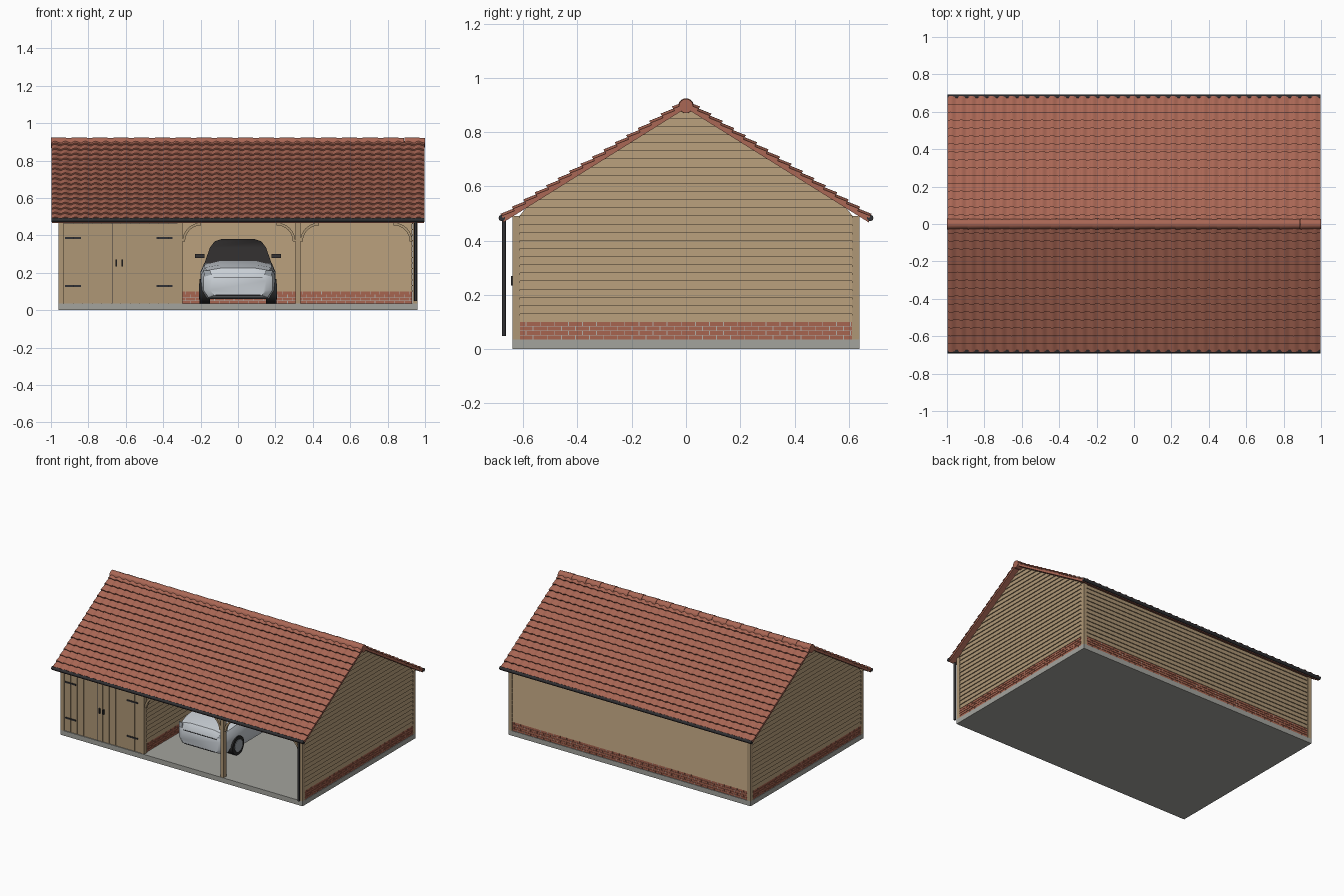
import bpy, bmesh, math
from mathutils import Vector

if "Cube" in bpy.data.objects:
    bpy.data.objects.remove(bpy.data.objects["Cube"])


def material(name, r, g, b):
    m = bpy.data.materials.new(name)
    m.use_nodes = True
    m.diffuse_color = (r, g, b, 1)
    m.node_tree.nodes["Principled BSDF"].inputs["Base Color"].default_value = (r, g, b, 1)
    return m


TIMBER = material("timber", .43, .31, .18)
CONCRETE = material("concrete", .37, .37, .34)
BRICK = material("red brick", .39, .13, .08)
TILE = material("clay tile", .40, .135, .09)
MORTAR = material("mortar", .45, .43, .39)
METAL = material("dark metal", .03, .03, .033)
PAINT = material("silver paint", .58, .62, .66)
GLASS = material("dark glass", .035, .032, .032)
RUBBER = material("tyre rubber", .02, .02, .02)
LAMP = material("lamp grey", .33, .36, .39)


def finish(name, bm, mat, smooth=False, fix=True):
    if fix:
        bmesh.ops.recalc_face_normals(bm, faces=bm.faces[:])
    me = bpy.data.meshes.new(name)
    bm.to_mesh(me)
    bm.free()
    me.materials.append(mat)
    ob = bpy.data.objects.new(name, me)
    bpy.context.collection.objects.link(ob)
    if smooth:
        bpy.ops.object.select_all(action='DESELECT')
        ob.select_set(True)
        bpy.context.view_layer.objects.active = ob
        bpy.ops.object.shade_smooth_by_angle(angle=math.radians(40))
    return ob


def loft(bm, rings):
    """Skin a list of equal-length point rings and cap both ends."""
    vs = [[bm.verts.new(p) for p in ring] for ring in rings]
    n = len(vs[0])
    for a, b in zip(vs, vs[1:]):
        for i in range(n):
            bm.faces.new((a[i], a[(i + 1) % n], b[(i + 1) % n], b[i]))
    bm.faces.new(vs[0][::-1])
    bm.faces.new(vs[-1])


def box(bm, x0, x1, y0, y1, z0, z1):
    loft(bm, [[(x0, y0, z), (x1, y0, z), (x1, y1, z), (x0, y1, z)] for z in (z0, z1)])


def boxes(name, mat, *dims):
    bm = bmesh.new()
    for d in dims:
        box(bm, *d)
    return finish(name, bm, mat)


def rod(bm, start, end, r, r2=None, sides=14):
    a, b = Vector(start), Vector(end)
    q = (b - a).to_track_quat('Z', 'Y')
    turn = [2 * math.pi * i / sides for i in range(sides)]
    loft(bm, [[c + q @ Vector((rad * math.cos(t), rad * math.sin(t), 0)) for t in turn]
              for c, rad in ((a, r), (b, r2 or r))])


SLOPE, EAVE, FLOOR, PLINTH = .625, .675, .035, .10

# Floor slab
boxes("floor_slab", CONCRETE, (-.96, .96, -.64, .64, 0, FLOOR))


# Walls: brick plinth below overlapping boards on both faces
def wall(name, place, half, gable):
    core, bricks, boards = bmesh.new(), bmesh.new(), bmesh.new()

    def slab(bm, u0, u1, w0, w1, z0, z1):
        loft(bm, [[place(u0, w0, z), place(u1, w0, z), place(u1, w1, z), place(u0, w1, z)]
                  for z in (z0, z1)])

    def reach(z):
        return max(.004, min(half, (.889 - z) / SLOPE)) if gable else half

    slab(core, -half, half, -.010, .010, FLOOR, PLINTH - .001)
    finish(name + "_mortar", core, MORTAR)
    course, length = (PLINTH - FLOOR) / 4, .052
    for row in range(4):
        u = -half - (length / 2 if row % 2 else 0)
        while u < half:
            a, b = max(u, -half), min(u + length - .003, half)
            if b > a:
                z = FLOOR + row * course
                slab(bricks, a, b, -.0125, .0125, z + .001, z + course - .001)
            u += length
    finish(name + "_bricks", bricks, BRICK)
    z, top = PLINTH, .886 if gable else .488
    while z < top - .004:
        z1 = min(z + .03, top)
        lo, hi = reach(z), reach(z1)
        loft(boards, [[place(-r, -w, h), place(r, -w, h), place(r, w, h), place(-r, w, h)]
                      for r, w, h in ((lo, .0145, z), (hi, .008, z1))])
        z = z1
    finish(name + "_boards", boards, TIMBER)


for label, x in (("left_wall", .945), ("right_wall", -.945), ("partition_wall", -.315)):
    wall(label, lambda u, w, z, x=x: (x + w, u, z), .614, True)
wall("back_wall", lambda u, w, z: (u, .625 + w, z), .93, False)

# Timber frame: corner posts, open bay posts, beams and curved braces
boxes("corner_posts", TIMBER, *[(x - .014, x + .014, y - .014, y + .014, FLOOR, .49)
                                for x in (-.946, .946) for y in (-.626, .626)])
boxes("bay_posts", TIMBER, *[(x - .013, x + .013, -.638, -.608, FLOOR, .47) for x in (-.31, .32)])
boxes("beams", TIMBER, (-.932, .932, -.638, -.608, .466, .488),
      (.307, .333, -.61, .61, .462, .488))
bm = bmesh.new()
for post, side in ((-.297, 1), (.307, -1), (.333, 1), (.932, -1)):
    rings = []
    for i in range(9):
        t = math.pi / 2 * i / 8
        rings.append([(post + side * (.1 - r * math.cos(t)), y, .368 + r * math.sin(t))
                      for r, y in ((.086, -.632), (.1, -.632), (.1, -.614), (.086, -.614))])
    loft(bm, rings)
finish("curved_braces", bm, TIMBER)

# Store front: vertical planks, double doors and ironmongery
planks, left, right = 12, -.932, -.323
step = (right - left) / planks
boxes("store_planks", TIMBER, (left, right, -.626, -.612, FLOOR, .468),
      *[(left + i * step + .001, left + (i + 1) * step - .001, -.634, -.624, FLOOR, .466)
        for i in range(planks)])
boxes("door_gaps", METAL, (-.672, -.668, -.636, -.63, FLOOR, .466), (left, right, -.636, -.63, .464, .47))
boxes("door_hinges", METAL, *[(x, x + .085, -.639, -.632, z - .005, z + .005)
                              for x in (-.925, -.435) for z in (.13, .386)])
boxes("door_handles", METAL, *[(x - .004, x + .004, -.646, -.632, .235, .27) for x in (-.65, -.62)])

# Roof deck
bm = bmesh.new()
drop = SLOPE * EAVE
loft(bm, [[(x, -EAVE, .888 - drop), (x, 0, .888), (x, EAVE, .888 - drop),
           (x, EAVE, .905 - drop), (x, 0, .905), (x, -EAVE, .905 - drop)] for x in (-.995, .995)])
finish("roof_deck", bm, TILE)

# Pantiles: wavy courses, each lifted over the one below
COLUMNS, COURSES = 37, 16
WAVE = (0, .006, .009, .008, .004, .001)
count = COLUMNS * len(WAVE)
for side, label in ((-1, "front_roof_tiles"), (1, "back_roof_tiles")):
    bm = bmesh.new()

    def spot(x, run, lift):
        return bm.verts.new((x, side * (run + .53 * lift), .905 - SLOPE * run + .85 * lift))

    for c in range(COURSES):
        upper, lower = EAVE * c / COURSES, EAVE * (c + 1) / COURSES
        rows = []
        for i in range(count + 1):
            x, h = -.998 + 1.996 * i / count, WAVE[i % len(WAVE)]
            rows.append((spot(x, upper, h), spot(x, lower, h + .009), spot(x, lower, 0)))
        for a, b in zip(rows, rows[1:]):
            for k in range(2):
                f = bm.faces.new((a[k], b[k], b[k + 1], a[k + 1]))
                f.normal_update()
                if f.normal.dot(Vector((0, side, .3))) < 0:
                    f.normal_flip()
        for end in (rows[0], rows[-1]):
            bm.faces.new(end)
    finish(label, bm, TILE, smooth=True, fix=False)

# Ridge tiles
bm = bmesh.new()
for i in range(18):
    x = -1 + i * 2 / 18
    rod(bm, (x, 0, .896), (x + .111, 0, .896), .029, .026)
finish("ridge_tiles", bm, TILE, smooth=True)

# Gutters and downpipe
bm = bmesh.new()
for y in (-EAVE, EAVE):
    rod(bm, (-.998, y * 1.006, .483), (.998, y * 1.006, .483), .012, sides=10)
rod(bm, (.95, -.671, .048), (.95, -.671, .48), .008, sides=10)
finish("gutters_and_downpipe", bm, METAL, smooth=True)

# Parked car: body lofted front to back
bm = bmesh.new()
rings = []
for y, w, lo, hi in ((-.43, .15, .08, .19), (-.405, .185, .068, .225), (-.33, .197, .062, .243),
                     (-.16, .2, .06, .262), (.3, .2, .06, .27), (.48, .19, .07, .27), (.53, .165, .09, .24)):
    half = [(.85, 0), (1, .25), (1, .7), (.9, .92), (.5, 1)]
    pts = [(w * a, lo + (hi - lo) * b) for a, b in half]
    rings.append([(x, y, z) for x, z in pts] + [(-x, y, z) for x, z in reversed(pts)])
loft(bm, rings)
finish("car_body", bm, PAINT, smooth=True)

# Car cabin
bm = bmesh.new()
loft(bm, [[(-w, a, z), (w, a, z), (w, b, z), (-w, b, z)] for z, a, b, w in
          ((.25, -.18, .49, .18), (.335, -.04, .43, .15), (.368, .03, .38, .125), (.38, .1, .33, .09))])
finish("car_cabin", bm, GLASS, smooth=True)

# Car wheels, hubs and front details
tyres, hubs = bmesh.new(), bmesh.new()
for s in (-1, 1):
    for y in (-.29, .36):
        rod(tyres, (s * .15, y, .1), (s * .206, y, .1), .066, sides=24)
        rod(hubs, (s * .2, y, .1), (s * .209, y, .1), .043, sides=16)
finish("car_tyres", tyres, RUBBER, smooth=True)
finish("car_hubs", hubs, LAMP, smooth=True)
boxes("car_mirrors", GLASS, *[(s * .205 - .025, s * .205 + .025, -.12, -.09, .278, .3) for s in (-1, 1)])
boxes("car_grille_lines", METAL, (-.13, .13, -.433, -.428, .174, .178),
      (-.12, .12, -.433, -.428, .08, .084))
bm = bmesh.new()
for s in (-1, 1):
    loft(bm, [[(s * .14, y, .19), (s * .178, y + .02, .18), (s * .186, y + .03, .212), (s * .15, y + .018, .212)]
              for y in (-.434, -.427)])
finish("car_headlamps", bm, LAMP)
